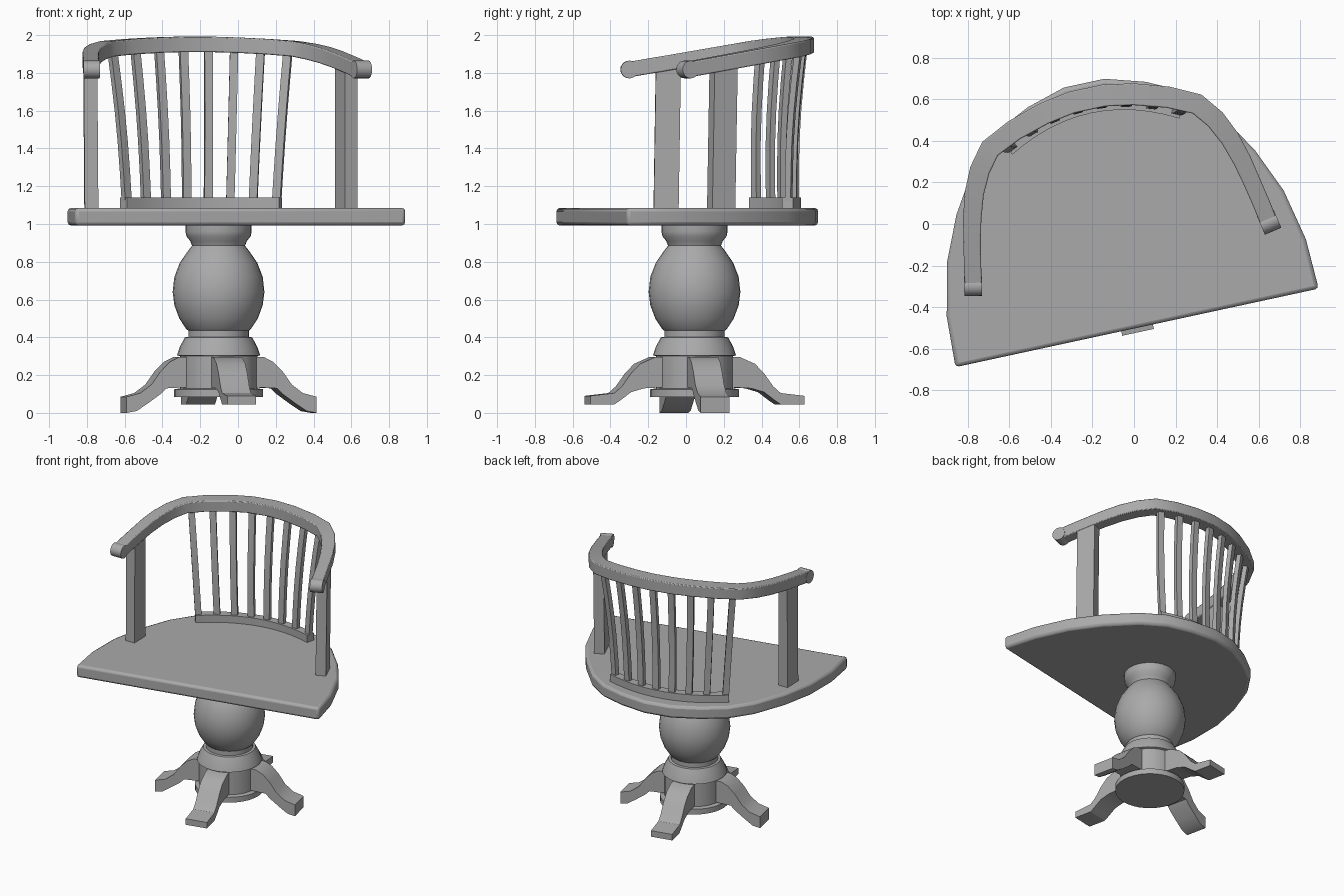
import bpy, bmesh, math
from mathutils import Vector

cube = bpy.data.objects.get("Cube")
if cube:
    bpy.data.objects.remove(cube, do_unlink=True)

grey = bpy.data.materials.new("plain_grey")
grey.use_nodes = True
COLOUR = (0.4, 0.4, 0.4, 1)
grey.diffuse_color = COLOUR
grey.node_tree.nodes["Principled BSDF"].inputs["Base Color"].default_value = COLOUR

# The whole chair is symmetric about its own axis, which is turned on the floor
TURN = math.radians(12.2)
AXIS = Vector((-0.103, 0.045, 0))


def loft(name, rings, caps=True, bevel=0.0, segments=2):
    """Skin a list of closed rings, cap the ends and place the part on the chair axis."""
    bm = bmesh.new()
    loops = [[bm.verts.new(p) for p in ring] for ring in rings]
    for a, b in zip(loops, loops[1:]):
        n = len(a)
        for i in range(n):
            j = (i + 1) % n
            bm.faces.new((a[i], a[j], b[j], b[i]))
    if caps:
        bm.faces.new(loops[0])
        bm.faces.new(loops[-1])
    bmesh.ops.recalc_face_normals(bm, faces=bm.faces)
    mesh = bpy.data.meshes.new(name)
    bm.to_mesh(mesh)
    bm.free()
    mesh.materials.append(grey)
    obj = bpy.data.objects.new(name, mesh)
    bpy.context.collection.objects.link(obj)
    obj.location = AXIS
    obj.rotation_euler.z = TURN
    if bevel:
        mod = obj.modifiers.new("soft_edges", "BEVEL")
        mod.width = bevel
        mod.segments = segments
        mod.limit_method = "ANGLE"
        mod.angle_limit = math.radians(50)
    bpy.ops.object.select_all(action="DESELECT")
    obj.select_set(True)
    bpy.context.view_layer.objects.active = obj
    bpy.ops.object.shade_smooth_by_angle(angle=math.radians(32))
    return obj


def circle(radius, z, n=32):
    return [(radius * math.cos(math.tau * i / n), radius * math.sin(math.tau * i / n), z)
            for i in range(n)]


def mirrored(half):
    """Extend a +x half outline to the -x side."""
    return half + [(-p[0], *p[1:]) for p in reversed(half)]


# Turned pedestal
profile = [(0.235, 0.085), (0.235, 0.125), (0.205, 0.13), (0.205, 0.30), (0.22, 0.305),
           (0.205, 0.35), (0.178, 0.40), (0.16, 0.402), (0.16, 0.435), (0.172, 0.445),
           (0.208, 0.50), (0.234, 0.57), (0.243, 0.64), (0.234, 0.72), (0.205, 0.795),
           (0.16, 0.86), (0.14, 0.885), (0.15, 0.91), (0.17, 0.935), (0.175, 0.96),
           (0.175, 1.0)]
loft("pedestal", [circle(r, z) for r, z in profile])

# Four curved legs: the front and back pair has flat toes
side_leg = [(0.1, 0.30), (0.23, 0.295), (0.28, 0.27), (0.33, 0.22), (0.38, 0.15),
            (0.44, 0.105), (0.515, 0.085), (0.515, 0.0), (0.46, 0.01), (0.40, 0.05),
            (0.33, 0.10), (0.30, 0.13), (0.1, 0.14)]
long_leg = [(0.1, 0.30), (0.23, 0.295), (0.31, 0.26), (0.36, 0.21), (0.41, 0.14),
            (0.45, 0.105), (0.58, 0.09), (0.58, 0.045), (0.45, 0.045), (0.42, 0.065),
            (0.36, 0.11), (0.29, 0.13), (0.1, 0.14)]
for i, name in enumerate(("left_leg", "back_leg", "right_leg", "front_leg")):
    outline = long_leg if i % 2 else side_leg
    leg = loft(name, [[(r, w, z) for r, z in outline] for w in (-0.078, 0.078)])
    leg.rotation_euler.z = TURN + i * math.pi / 2

# Seat with a straight front edge and rounded back
seat = mirrored([(0.895, -0.558), (0.885, -0.312), (0.83, -0.06), (0.735, 0.16),
                 (0.6, 0.375), (0.46, 0.51), (0.29, 0.592), (0.1, 0.648)])
loft("seat", [[(x, y, z) for x, y in seat] for z in (0.992, 1.085)], bevel=0.018)


# Bent top rail, rising towards the back
def rail_height(y):
    return 1.818 + 0.174 * (y + 0.195)


def strip(name, path, height, width, bevel=0.0):
    """Sweep an upright rectangle along a path; width depends on the y position."""
    rings = []
    for i, (x, y, z) in enumerate(path):
        a, b = path[max(i - 1, 0)], path[min(i + 1, len(path) - 1)]
        t = Vector((b[0] - a[0], b[1] - a[1], 0)).normalized()
        side = Vector((t.y, -t.x, 0)) * width(y) / 2
        up = Vector((0, 0, height / 2))
        c = Vector((x, y, z))
        rings.append([c + side + up, c - side + up, c - side - up, c + side - up])
    return loft(name, rings, bevel=bevel)


rail = mirrored([(0.728, -0.195), (0.712, -0.10), (0.69, 0.01), (0.665, 0.125),
                 (0.63, 0.24), (0.58, 0.345), (0.51, 0.435), (0.38, 0.497),
                 (0.22, 0.546), (0.08, 0.57)])
strip("top_rail", [(x, y, rail_height(y)) for x, y in rail], 0.082,
      lambda y: 0.083 + 0.04 * max(y, 0), bevel=0.006)

# Arm posts and rolled arm ends
LEAN = math.radians(11)
for name, s in (("left", 1), ("right", -1)):
    along = Vector((-s * math.sin(LEAN), math.cos(LEAN), 0))
    across = Vector((math.cos(LEAN), s * math.sin(LEAN), 0))
    rings = []
    for x, y, z in ((0.69, -0.005, 1.07), (0.693, 0.008, 1.84)):
        c = Vector((s * x, y, z))
        rings.append([c + along * u * 0.066 + across * v * 0.036
                      for u, v in ((1, 1), (1, -1), (-1, -1), (-1, 1))])
    loft(name + "_arm_post", rings)

    c = Vector((s * 0.73, -0.195, 1.818))
    loft(name + "_arm_roll",
         [[c + across * w + along * p[0] + Vector((0, 0, p[1])) for p in circle(0.047, 0, 20)]
          for w in (-0.043, 0.043)])


# Curved foot strip under the spindles
def foot_y(x):
    return 0.53 - 0.11 * (x / 0.41) ** 2


foot = [(x, foot_y(x), 1.108) for x in (0.425 * (1 - i / 6) for i in range(13))]
strip("spindle_foot", foot, 0.062, lambda y: 0.06)

# Fanned, slightly bowed spindles
COUNT = 8
for i in range(COUNT):
    f = 2 * i / (COUNT - 1) - 1
    low = Vector((0.406 * f, foot_y(0.406 * f), 1.12))
    top_y = 0.572 - 0.112 * f * f
    high = Vector((0.475 * f, top_y, rail_height(top_y) - 0.02))
    yaw = -0.45 * f
    u = Vector((math.cos(yaw), math.sin(yaw), 0)) * 0.022
    v = Vector((-math.sin(yaw), math.cos(yaw), 0)) * 0.016
    rings = []
    for k in range(6):
        t = k / 5
        c = low.lerp(high, t) - v.normalized() * 0.015 * math.sin(math.pi * t)
        rings.append([c + u + v, c - u + v, c - u - v, c + u - v])
    loft(f"spindle_{i + 1}", rings)
